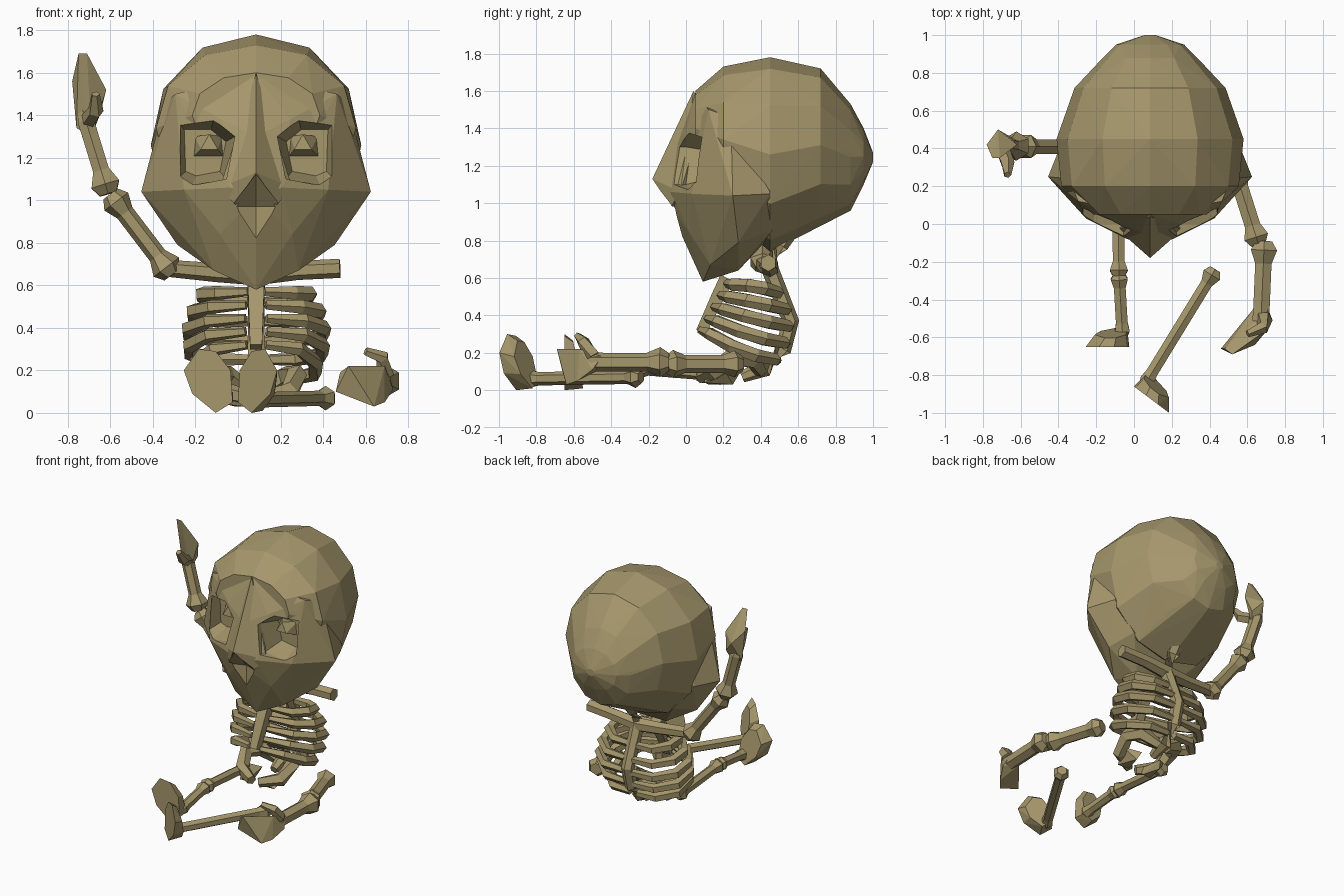
import bpy
import bmesh
from math import sin, cos, pi
from mathutils import Vector

MIDDLE = 0.085  # the body sits slightly off the centre line

start_cube = bpy.data.objects.get("Cube")
if start_cube:
    bpy.data.objects.remove(start_cube, do_unlink=True)

bone_material = bpy.data.materials.new("old bone")
bone_material.use_nodes = True
bone_colour = (0.38, 0.31, 0.15, 1)
bone_material.diffuse_color = bone_colour
bone_material.node_tree.nodes["Principled BSDF"].inputs["Base Color"].default_value = bone_colour


def finish(name, bm):
    """Turn a bmesh into a flat shaded bone coloured object."""
    bmesh.ops.recalc_face_normals(bm, faces=bm.faces[:])
    mesh = bpy.data.meshes.new(name)
    bm.to_mesh(mesh)
    bm.free()
    mesh.materials.append(bone_material)
    part = bpy.data.objects.new(name, mesh)
    bpy.context.collection.objects.link(part)
    return part


def on_side(side, points):
    """Points given as distance from the middle, placed on one side."""
    return [(MIDDLE + side * x, y, z) for x, y, z in points]


def mirrored(points):
    return on_side(1, points) + on_side(-1, points)


def hull(name, points):
    """Faceted solid wrapped around a few points."""
    bm = bmesh.new()
    for point in points:
        bm.verts.new(point)
    bmesh.ops.remove_doubles(bm, verts=bm.verts[:], dist=0.001)
    result = bmesh.ops.convex_hull(bm, input=bm.verts[:])
    loose = {item for item in result["geom_interior"] + result["geom_unused"]
             if isinstance(item, bmesh.types.BMVert)}
    bmesh.ops.delete(bm, geom=list(loose), context="VERTS")
    return finish(name, bm)


def tube(name, path, radii, sides=6):
    """Closed faceted tube along a path."""
    path = [Vector(point) for point in path]
    bm = bmesh.new()
    rings = []
    for i, point in enumerate(path):
        along = path[min(i + 1, len(path) - 1)] - path[max(i - 1, 0)]
        along.normalize()
        guide = Vector((0, 0, 1)) if abs(along.z) < 0.85 else Vector((0, 1, 0))
        across = along.cross(guide).normalized()
        upward = across.cross(along)
        ring = []
        for k in range(sides):
            angle = 2 * pi * (k + 0.5) / sides
            offset = across * cos(angle) + upward * sin(angle)
            ring.append(bm.verts.new(point + offset * radii[i]))
        rings.append(ring)
    for low, high in zip(rings, rings[1:]):
        for k in range(sides):
            n = (k + 1) % sides
            bm.faces.new((low[k], low[n], high[n], high[k]))
    bm.faces.new(rings[0])
    bm.faces.new(rings[-1])
    return finish(name, bm)


def long_bone(name, start, end, shaft, knob, end_knob):
    """Straight bone with a swollen knob at either end."""
    start, end = Vector(start), Vector(end)
    inset = min(0.3, knob / (end - start).length)
    stations = (0, inset * 0.6, inset * 1.5, 1 - inset * 1.5, 1 - inset * 0.6, 1)
    path = [start.lerp(end, t) for t in stations]
    return tube(name, path, (knob * 0.6, knob, shaft, shaft, end_knob, end_knob * 0.6))


def carve(part, cutter):
    """Cut one solid out of another and drop the cutter."""
    cutter.hide_render = True
    modifier = part.modifiers.new("carve", "BOOLEAN")
    modifier.operation = "DIFFERENCE"
    modifier.solver = "EXACT"
    modifier.object = cutter
    bpy.context.view_layer.objects.active = part
    bpy.ops.object.modifier_apply(modifier=modifier.name)
    bpy.data.objects.remove(cutter, do_unlink=True)


# Cranium: rings of (y, top, bottom, half width)
cranium_points = []
for y, top, bottom, width in ((0.05, 1.6, 1.2, 0.3), (0.2, 1.73, 0.95, 0.47),
                              (0.45, 1.78, 0.74, 0.495), (0.72, 1.72, 0.9, 0.4),
                              (0.88, 1.53, 0.96, 0.25), (0.95, 1.4, 1.1, 0.18),
                              (1.0, 1.27, 1.22, 0.03)):
    for k in range(12):
        a = 2 * pi * k / 12
        bulge = abs(sin(2 * a)) * 0.02 + 1
        cranium_points.append((MIDDLE + width * sin(a) * bulge, y,
                               (top + bottom) / 2 + (top - bottom) / 2 * cos(a) * bulge))
cranium = hull("cranium", cranium_points)

# Face and jaw
face = hull("face", mirrored([
    (0, 0.05, 1.59), (0.38, 0.12, 1.5), (0.16, 0.0, 1.38), (0.43, 0.24, 1.46),
    (0, -0.06, 1.3), (0.12, -0.08, 1.06), (0, -0.11, 1.02), (0.34, 0.03, 1.05),
    (0.54, 0.25, 1.04), (0.46, 0.45, 1.05), (0, -0.015, 0.83), (0.17, 0.02, 0.84),
    (0, 0.09, 0.58), (0.2, 0.13, 0.67), (0.37, 0.28, 0.79), (0.12, 0.28, 0.64),
    (0.3, 0.46, 0.85), (0, 0.43, 0.8), (0.2, 0.4, 1.5)]))

# Nose ridge running down from the forehead
nose = hull("nose_ridge", mirrored([
    (0, 0.04, 1.6), (0.03, 0.1, 1.5), (0.09, 0.02, 1.27), (0, -0.09, 1.28),
    (0, -0.18, 1.13), (0.17, -0.03, 1.06), (0.1, -0.08, 0.98), (0.06, 0.08, 1.0)]))

# Eye sockets, with a small lump deep inside each
for side, label in ((1, "left"), (-1, "right")):
    outline = ((0.1, 1.3), (0.2, 1.38), (0.38, 1.38), (0.37, 1.1), (0.3, 1.07), (0.14, 1.1))
    socket = []
    for x, z in outline:
        socket += [(x, -0.3, z), (x, 0.0, z), (0.24 + (x - 0.24) * 0.7, 0.15, 1.22 + (z - 1.22) * 0.7)]
    for part in (face, cranium):
        carve(part, hull("socket_cutter", on_side(side, socket)))
    hull(label + "_eye_lump", on_side(side, [
        (0.15, 0.17, 1.2), (0.3, 0.17, 1.2), (0.16, 0.17, 1.3), (0.29, 0.17, 1.3),
        (0.18, 0.07, 1.24), (0.26, 0.07, 1.24), (0.22, 0.08, 1.31)]))

# Diamond opening below the nose
for part in (face, nose):
    carve(part, hull("opening_cutter", mirrored([
        (0, -0.2, 1.12), (0.12, -0.2, 0.97), (0, -0.2, 0.8), (0, -0.02, 0.97),
        (0.12, -0.07, 0.97), (0, -0.15, 1.12), (0, -0.02, 0.8)])))

# Spine curving from the back of the skull down to the pelvis
spine = [(MIDDLE, y, z) for y, z in ((0.6, 0.92), (0.5, 0.78), (0.44, 0.67), (0.5, 0.52),
                                     (0.56, 0.37), (0.52, 0.22), (0.42, 0.12), (0.3, 0.07))]
tube("spine", spine, (0.05, 0.05, 0.05, 0.045, 0.045, 0.045, 0.05, 0.03))

# Breastbone
tube("breastbone", [(MIDDLE, 0.22, 0.6), (MIDDLE, 0.17, 0.5), (MIDDLE, 0.08, 0.31)],
     (0.055, 0.05, 0.04), sides=4)

# Ribs, five pairs, dropping from the breastbone towards the spine
RIBS = 5
for i in range(RIBS):
    t = i / (RIBS - 1)
    back = Vector((0, 0.5 + 0.25 * t * (0.95 - t), 0.52 - 0.36 * t))
    front = Vector((0, 0.22 - 0.14 * t, 0.57 - 0.25 * t))
    width = 0.23 + 0.1 * sin(pi * (0.1 + 0.7 * t))
    for side, label in ((1, "left"), (-1, "right")):
        path = []
        for spread, s, lift in ((0.1, 0, 0), (0.6, 0.02, 0), (0.95, 0.28, 0.01),
                                (0.97, 0.6, 0.01), (0.7, 0.88, 0), (0.15, 1, 0)):
            point = back.lerp(front, s)
            path.append((MIDDLE + side * width * spread, point.y, point.z + lift * (1 - 3 * t)))
        tube(f"{label}_rib_{i + 1}", path, (0.025, 0.033, 0.037, 0.037, 0.034, 0.022), 5)

# Pelvis halves
for side, label in ((1, "left"), (-1, "right")):
    tube(label + "_pelvis", on_side(side, [
        (0.03, 0.4, 0.1), (0.14, 0.36, 0.17), (0.19, 0.25, 0.18),
        (0.16, 0.15, 0.1), (0.03, 0.08, 0.07)]), (0.035, 0.055, 0.05, 0.05, 0.035), 5)
    hull(label + "_seat_bone", on_side(side, [
        (0.18, 0.2, 0.12), (0.1, 0.25, 0.03), (0.14, 0.1, 0.04), (0.06, 0.12, 0.03),
        (0.08, 0.28, 0.08), (0.05, 0.1, 0.08)]))

# Shoulder bar
tube("shoulder_bar", [(-0.33, 0.41, 0.68), (-0.1, 0.43, 0.66), (MIDDLE, 0.45, 0.65),
                      (0.28, 0.45, 0.67), (0.48, 0.44, 0.68)],
     (0.04, 0.045, 0.05, 0.045, 0.045))

# Raised right arm
long_bone("right_upper_arm", (-0.31, 0.41, 0.65), (-0.6, 0.41, 1.03), 0.044, 0.075, 0.07)
long_bone("right_forearm", (-0.61, 0.41, 1.03), (-0.73, 0.43, 1.42), 0.044, 0.078, 0.045)
hull("right_hand", [
    (-0.76, 0.43, 1.34), (-0.69, 0.42, 1.3), (-0.78, 0.42, 1.56), (-0.75, 0.35, 1.69),
    (-0.71, 0.35, 1.69), (-0.62, 0.42, 1.52), (-0.65, 0.46, 1.4), (-0.72, 0.5, 1.48)])
tube("right_thumb", [(-0.7, 0.4, 1.38), (-0.67, 0.32, 1.42), (-0.67, 0.26, 1.5)],
     (0.04, 0.038, 0.02), 5)

# Lowered left arm
long_bone("left_upper_arm", (0.53, 0.3, 0.14), (0.66, -0.11, 0.14), 0.048, 0.072, 0.075)
long_bone("left_forearm", (0.69, -0.09, 0.15), (0.67, -0.56, 0.15), 0.05, 0.08, 0.052)
hull("left_hand", [
    (0.71, -0.45, 0.18), (0.64, -0.44, 0.12), (0.73, -0.5, 0.11), (0.69, -0.58, 0.05),
    (0.48, -0.66, 0.19), (0.52, -0.69, 0.22), (0.46, -0.66, 0.1), (0.64, -0.64, 0.03),
    (0.69, -0.57, 0.22)])
tube("left_thumb", [(0.69, -0.5, 0.18), (0.68, -0.55, 0.26), (0.6, -0.58, 0.29)],
     (0.045, 0.035, 0.02), 5)

# Legs
long_bone("right_thigh", (-0.085, 0.22, 0.08), (-0.08, -0.28, 0.12), 0.036, 0.055, 0.055)
long_bone("right_shin", (-0.08, -0.26, 0.12), (-0.06, -0.6, 0.07), 0.036, 0.052, 0.045)
long_bone("left_shin", (0.43, -0.24, 0.07), (0.05, -0.86, 0.06), 0.036, 0.058, 0.045)


def foot(name, heel, toe_way, back_way):
    """Upright wedge with a broad sole and a narrower back."""
    heel, toe_way, back_way = Vector(heel), Vector(toe_way), Vector(back_way)
    points = []
    for u, z in ((0, 0.05), (0.01, 0.2), (0.08, 0.29), (0.16, 0.3),
                 (0.23, 0.2), (0.19, 0.09), (0.08, 0)):
        points.append(heel + toe_way * u + Vector((0, 0, z)))
        points.append(heel + toe_way * (u * 0.75 + 0.01) + back_way * (0.1 - z * 0.18)
                      + Vector((0, 0, z * 0.85 + 0.01)))
    return hull(name, points)


foot("right_foot", (-0.025, -0.65, 0), (-1, 0, 0), (0, 1, 0))
foot("left_foot", (0, -0.86, 0), (0.8, -0.6, 0), (0.6, 0.8, 0))
